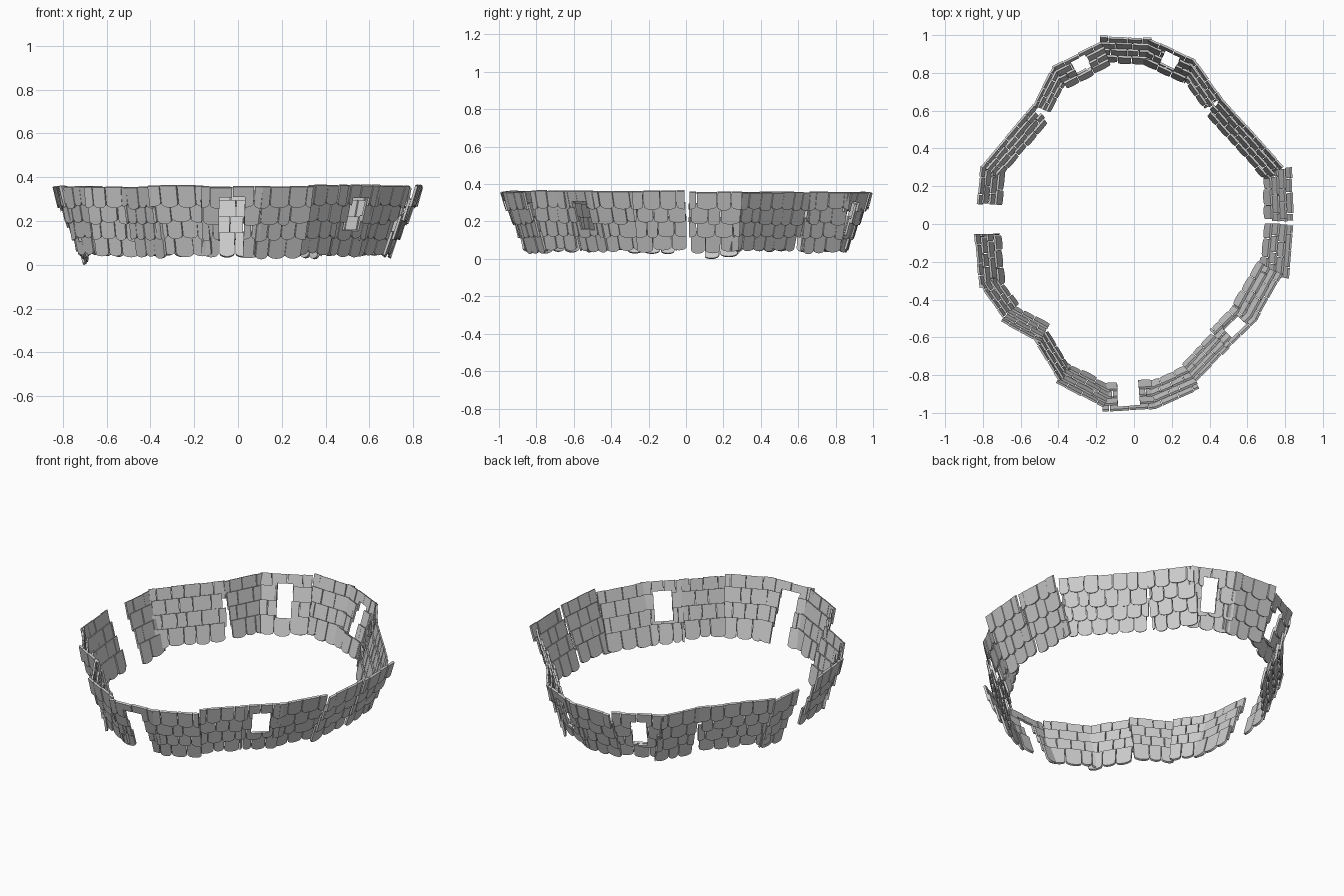
import bpy, bmesh, math, random
from mathutils import Vector

if "Cube" in bpy.data.objects:
    bpy.data.objects.remove(bpy.data.objects["Cube"])

random.seed(4)
ROWS, THICK = 4, 0.012

# Top edge of each wall panel in plan (x1, y1, x2, y2), lean depth, opening (u0, u1, v0, v1)
PANELS = [
    (-.835, .11, -.815, .30, .125, None),
    (-.81, .31, -.545, .62, .11, None),
    (-.535, .63, -.43, .835, .09, None),
    (-.425, .84, -.18, .965, .13, (0.32, 0.63, 0.26, 0.84)),
    (-.175, .995, .085, .985, .13, None),
    (.09, .98, .325, .87, .13, (0.37, 0.70, 0.28, 0.86)),
    (.315, .88, .465, .67, .10, None),
    (.47, .665, .785, .315, .115, None),
    (.835, .29, .845, .02, .14, None),
    (.845, -.01, .82, -.28, .145, None),
    (.785, -.27, .65, -.51, .14, None),
    (.65, -.51, .50, -.66, .13, (0.25, 0.75, 0.34, 0.84)),
    (.50, -.66, .335, -.83, .11, None),
    (.345, -.875, .12, -.975, .13, None),
    (.11, -.98, -.16, -.995, .14, (0.28, 0.72, -0.3, 0.87)),
    (-.165, -.97, -.405, -.845, .11, None),
    (-.40, -.83, -.535, -.61, .08, None),
    (-.50, -.63, -.70, -.52, .10, None),
    (-.70, -.49, -.82, -.32, .10, None),
    (-.82, -.33, -.845, -.06, .125, None),
]


def clip(poly, axis, limit, sign):
    """Keep the part of a convex polygon on one side of an axis line."""
    out = []
    for a, b in zip(poly, poly[1:] + poly[:1]):
        da, db = sign * (a[axis] - limit), sign * (b[axis] - limit)
        if da >= 0:
            out.append(a)
        if da * db < 0:
            t = da / (da - db)
            out.append((a[0] + (b[0] - a[0]) * t, a[1] + (b[1] - a[1]) * t))
    return out


def area(poly):
    return abs(sum(a[0] * b[1] - b[0] * a[1] for a, b in zip(poly, poly[1:] + poly[:1]))) / 2


def cut_opening(poly, w):
    """Split a tile outline around a rectangular opening."""
    if not w:
        return [poly]
    mid = clip(clip(poly, 0, w[0], 1), 0, w[1], -1)
    return [clip(poly, 0, w[0], -1), clip(poly, 0, w[1], 1),
            clip(mid, 1, w[2], -1), clip(mid, 1, w[3], 1)]


def tile_outline(u0, u1, v0, v1, r):
    """Shingle outline: square top, rounded bottom."""
    c, h = (u0 + u1) / 2, (u1 - u0) / 2
    arc = [(c - h * math.cos(a), v0 + r * (1 - math.sin(a)))
           for a in [math.pi * i / 8 for i in range(9)]]
    return arc + [(u1, v1), (u0, v1)]


def build_panel(index, x1, y1, x2, y2, depth, window):
    dz = -0.032 if index == 0 else random.uniform(-0.008, 0.008)
    top = .352 + dz * .3 + random.uniform(-.005, .005)
    a, b = Vector((x1, y1, top)), Vector((x2, y2, top))
    t = (b - a).normalized()
    inward = Vector((t.y, -t.x, 0))
    width = (b - a).length
    drop = inward * (depth + .012) - Vector((0, 0, top - .054 - dz))
    shrink = t * width * 0.03
    c, d = a + drop + shrink, b + drop - shrink
    normal = (-drop).cross(t).normalized()

    bm = bmesh.new()
    count = max(1, round(width / 0.08))
    row_h = 1 / ROWS
    for row in range(ROWS):
        lo, hi = -random.uniform(0, .04), 1 + random.uniform(0, .04)
        edges = [(k - (row % 2) * .5 + random.uniform(-.16, .16)) / count
                 for k in range(count + 2)]
        edges[0] = min(edges[0], lo)
        for u0, u1 in zip(edges, edges[1:]):
            v0 = row * row_h - random.uniform(.01, .06)
            v1 = (row + 1) * row_h + (.05 if row < ROWS - 1 else random.uniform(0, .015))
            gap = .002 / width
            poly = tile_outline(u0 + gap, u1 - gap, v0, v1, .055)
            poly = clip(clip(poly, 0, lo, 1), 0, hi, -1)
            lift = .016 + random.uniform(-.003, .003)
            for piece in cut_opening(poly, window) if poly else []:
                if len(piece) < 3 or area(piece) < 0.002:
                    continue
                front, back = [], []
                for u, v in piece:
                    p = c.lerp(d, u).lerp(a.lerp(b, u), v)
                    # lower end of each tile stands proud of the row beneath
                    off = lift - .018 * (v - v0) / (v1 - v0)
                    front.append(bm.verts.new(p + normal * off))
                    back.append(bm.verts.new(p + normal * (off - THICK)))
                bm.faces.new(front)
                bm.faces.new(back[::-1])
                n = len(front)
                for i in range(n):
                    j = (i + 1) % n
                    bm.faces.new((front[j], front[i], back[i], back[j]))
    bmesh.ops.recalc_face_normals(bm, faces=bm.faces)
    mesh = bpy.data.meshes.new("shingle_panel")
    bm.to_mesh(mesh)
    bm.free()
    obj = bpy.data.objects.new(f"shingle_panel_{index + 1:02d}", mesh)
    bpy.context.collection.objects.link(obj)


# Ring of leaning shingled panels
for i, panel in enumerate(PANELS):
    build_panel(i, *panel)
